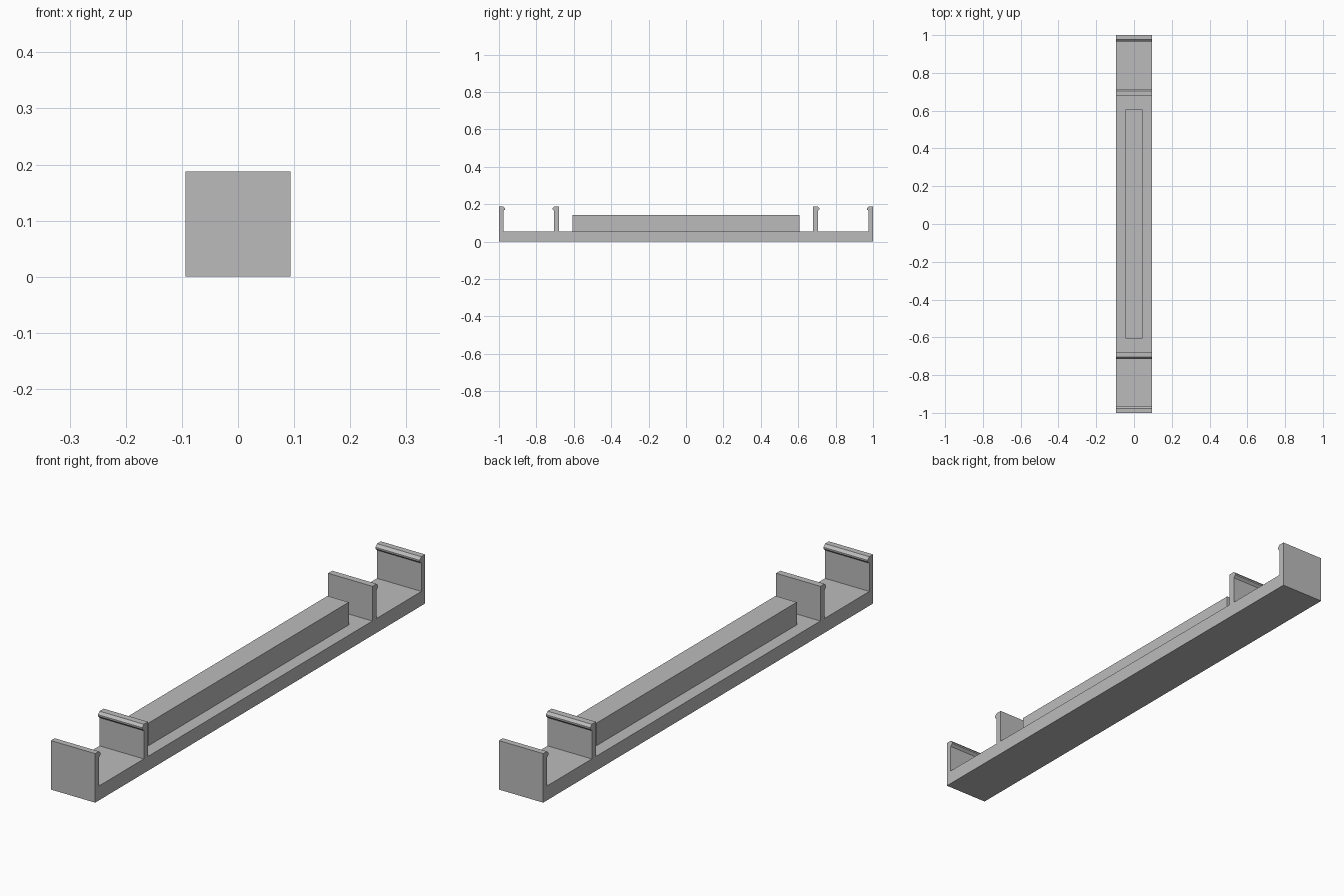
import bpy
import bmesh

cube = bpy.data.objects.get("Cube")
if cube:
    bpy.data.objects.remove(cube, do_unlink=True)

HALF_WIDTH = 0.094
BASE_TOP = 0.055
TOP = 0.188

grey = bpy.data.materials.new("grey plastic")
grey.use_nodes = True
colour = (0.5, 0.5, 0.5, 1)
grey.diffuse_color = colour
grey.node_tree.nodes["Principled BSDF"].inputs["Base Color"].default_value = colour


def extrude_profile(name, points, half_width):
    """Extrude a closed (y, z) outline along x, centred on x = 0."""
    bm = bmesh.new()
    face = bm.faces.new([bm.verts.new((-half_width, y, z)) for y, z in points])
    result = bmesh.ops.extrude_face_region(bm, geom=[face])
    moved = [v for v in result["geom"] if isinstance(v, bmesh.types.BMVert)]
    bmesh.ops.translate(bm, vec=(2 * half_width, 0, 0), verts=moved)
    bmesh.ops.recalc_face_normals(bm, faces=bm.faces)
    mesh = bpy.data.meshes.new(name)
    bm.to_mesh(mesh)
    bm.free()
    mesh.materials.append(grey)
    obj = bpy.data.objects.new(name, mesh)
    bpy.context.collection.objects.link(obj)
    return obj


def clip_wall(back, front, tip):
    """Upright wall with a pointed snap lip on its front side."""
    return [(back, BASE_TOP), (back, TOP), (front, TOP),
            (tip, 0.178), (tip, 0.172), (front, 0.163), (front, BASE_TOP)]


# Base rail and its four clip walls share one outline, mirrored front to back
inner_wall = clip_wall(0.68, 0.705, 0.714)
outer_wall = clip_wall(1.0, 0.977, 0.967)[::-1]
half = inner_wall + outer_wall[:-1] + [(1.0, 0)]
mirrored = [(-y, z) for y, z in reversed(half)]
extrude_profile("clip_rail", half + mirrored, HALF_WIDTH)

# Raised bar between the inner clips
bar = [(-0.607, BASE_TOP), (0.607, BASE_TOP), (0.607, 0.142), (-0.607, 0.142)]
extrude_profile("raised_bar", bar, 0.045)
